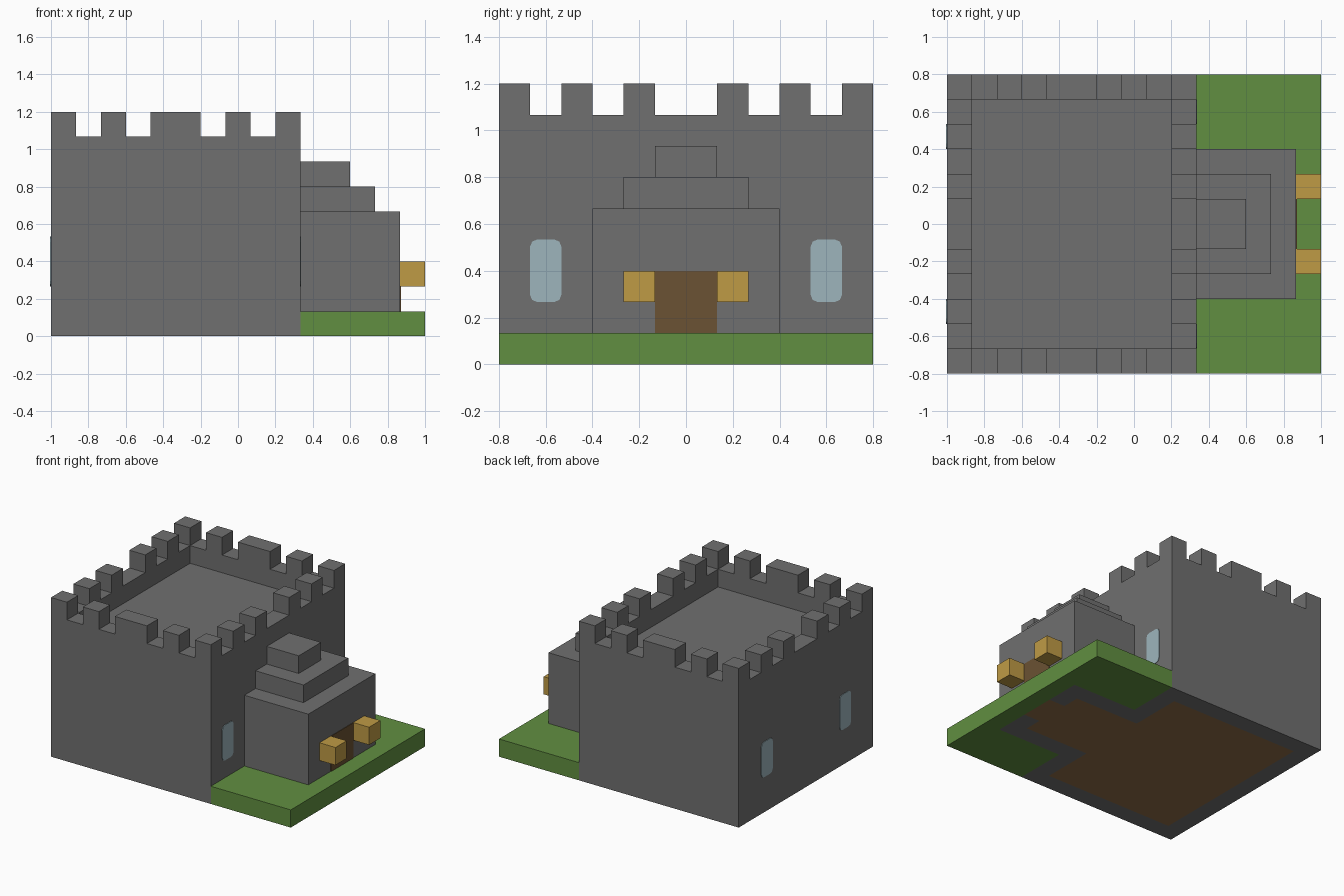
import bpy
import bmesh
from mathutils import Vector

cube = bpy.data.objects.get("Cube")
if cube:
    bpy.data.objects.remove(cube, do_unlink=True)

# Everything sits on a block grid: 15 blocks long, 12 wide, 9 high
U = 2 / 15
LENGTH, WIDTH = 15, 12
KEEP = 10            # length of the keep in blocks
PLATE = 0.03         # plate thickness in blocks


def material(name, r, g, b):
    def linear(c):
        c /= 255
        return c / 12.92 if c <= 0.04045 else ((c + 0.055) / 1.055) ** 2.4
    colour = (linear(r), linear(g), linear(b), 1)
    mat = bpy.data.materials.new(name)
    mat.use_nodes = True
    mat.diffuse_color = colour
    bsdf = mat.node_tree.nodes["Principled BSDF"]
    bsdf.inputs["Base Color"].default_value = colour
    bsdf.inputs["Roughness"].default_value = 0.9
    return mat


STONE = material("stone_grey", 112, 112, 112)
GRASS = material("grass_green", 97, 143, 65)
WOOD = material("door_brown", 107, 82, 51)
FLOOR = material("floor_brown", 143, 110, 72)
GLASS = material("window_blue", 157, 181, 188)
LAMP = material("lamp_gold", 191, 155, 69)


def place(p):
    """Block coordinates (y from the centre line) to model space."""
    return Vector(((p[0] - LENGTH / 2) * U, p[1] * U, p[2] * U))


def finish(name, bm, *mats):
    bmesh.ops.recalc_face_normals(bm, faces=bm.faces)
    mesh = bpy.data.meshes.new(name)
    bm.to_mesh(mesh)
    bm.free()
    for mat in mats:
        mesh.materials.append(mat)
    obj = bpy.data.objects.new(name, mesh)
    bpy.context.collection.objects.link(obj)
    return obj


def add_box(bm, xs, ys, zs):
    lo = place((xs[0], ys[0], zs[0]))
    hi = place((xs[1], ys[1], zs[1]))
    verts = bmesh.ops.create_cube(bm, size=1)["verts"]
    for v in verts:
        v.co = [(a + b) / 2 + c * (b - a) for a, b, c in zip(lo, hi, v.co)]
    return verts


def boxes(name, mat, *specs):
    bm = bmesh.new()
    for spec in specs:
        add_box(bm, *spec)
    return finish(name, bm, mat)


# Ground slab: grass outside the walls, stone under them, floor inside
def in_building(x, y):
    return x < KEEP or (x < 14 and abs(y) < 3)


def in_room(x, y):
    hall = 1 < x < KEEP - 1 and abs(y) < 5
    entry = 1 < x < 13 and abs(y) < 2
    doorway = 1 < x < 14 and abs(y) < 1
    return hall or entry or doorway


bm = bmesh.new()
half = WIDTH // 2
corners = {(x, y): bm.verts.new(place((x, y, 0)))
           for x in range(LENGTH + 1) for y in range(-half, half + 1)}
for x in range(LENGTH):
    for y in range(-half, half):
        bm.faces.new([corners[x, y], corners[x + 1, y],
                      corners[x + 1, y + 1], corners[x, y + 1]])
raised = bmesh.ops.extrude_face_region(bm, geom=bm.faces[:], use_keep_orig=True)
for v in raised["geom"]:
    if isinstance(v, bmesh.types.BMVert):
        v.co.z += U
for f in bm.faces:
    c = f.calc_center_median() / U
    x, y = c.x + LENGTH / 2, c.y
    if c.z < 0.1 and in_room(x, y):
        f.material_index = 2
    elif in_building(x, y):
        f.material_index = 1
finish("ground_slab", bm, GRASS, STONE, FLOOR)

# Keep with its sunken roof
boxes("keep", STONE, ((0, KEEP), (-6, 6), (1, 7)))

# Parapet ring
boxes("parapet", STONE,
      ((0, KEEP), (-6, -5), (7, 8)), ((0, KEEP), (5, 6), (7, 8)),
      ((0, 1), (-5, 5), (7, 8)), ((KEEP - 1, KEEP), (-5, 5), (7, 8)))

# Merlons along the four walls
merlons = []
for y in (-6, 5):
    for span in ((0, 1), (2, 3), (4, 6), (7, 8), (9, 10)):
        merlons.append((span, (y, y + 1), (8, 9)))
for x in (0, KEEP - 1):
    for y in (-4, -2, 1, 3):
        merlons.append(((x, x + 1), (y, y + 1), (8, 9)))
boxes("merlons", STONE, *merlons)

# Stepped gatehouse
for name, end, side, zs in (("gatehouse", 14, 3, (1, 5)),
                            ("gatehouse_step", 13, 2, (5, 6)),
                            ("gatehouse_cap", 12, 1, (6, 7))):
    boxes(name, STONE, ((KEEP, end), (-side, side), zs))

# Door and lamps
boxes("door", WOOD, ((14, 14 + PLATE), (-1, 1), (1, 3)))
boxes("lamps", LAMP, *[((14, 15), (y, y + 1), (2, 3)) for y in (-2, 1)])


# Windows: plates with rounded corners
def window(name, x, y):
    bm = bmesh.new()
    add_box(bm, (x, x + PLATE), (y, y + 1), (2, 4))
    edges = [e for e in bm.edges
             if abs(e.verts[0].co.x - e.verts[1].co.x) > 1e-4]
    bmesh.ops.bevel(bm, geom=edges, offset=0.22 * U, segments=2,
                    profile=0.5, affect='EDGES')
    finish(name, bm, GLASS)


for label, y_front, y_back in (("right", -5, -4), ("left", 4, 3)):
    window("gate_window_" + label, KEEP, y_front)
    window("rear_window_" + label, -PLATE, y_back)
